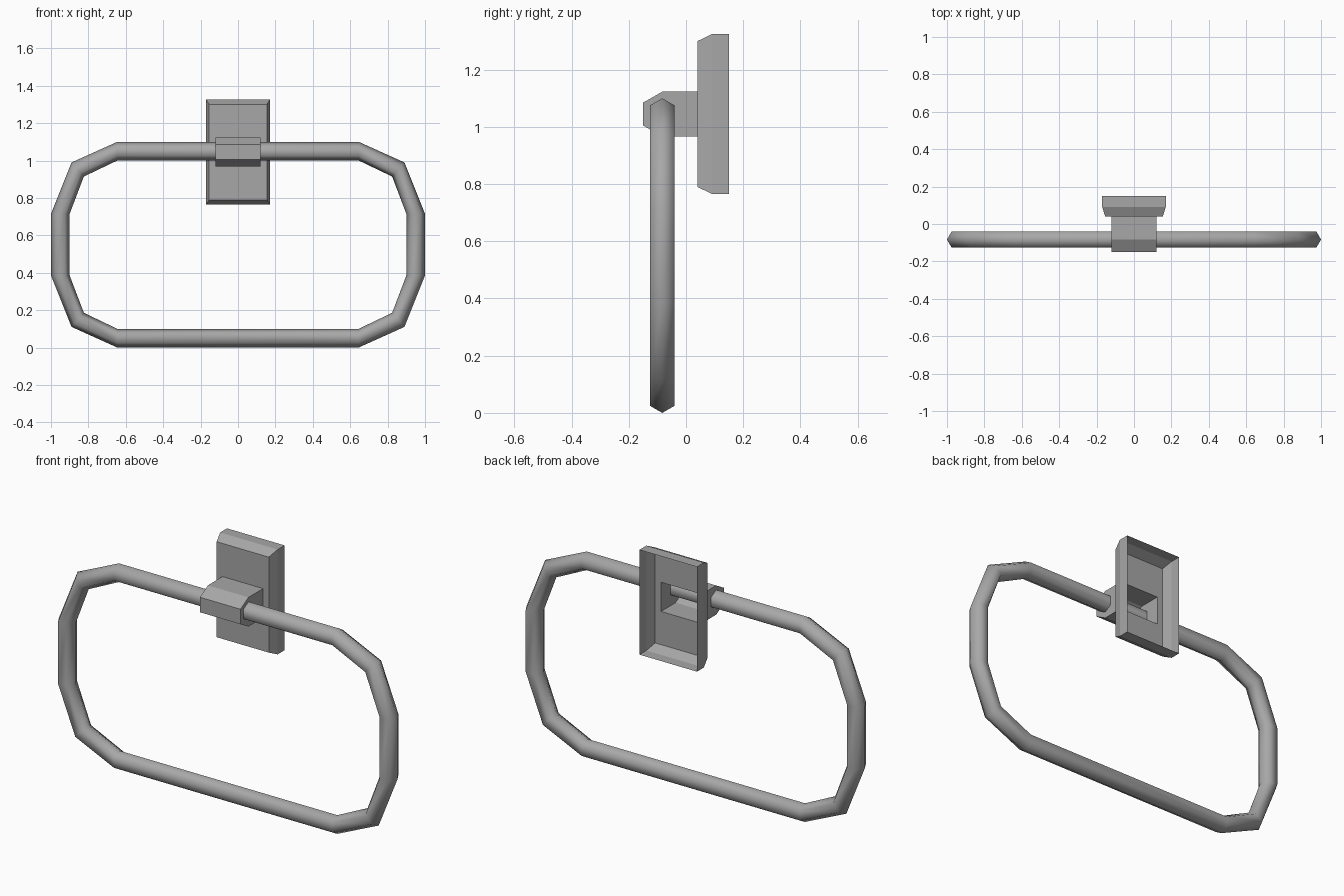
import bpy, bmesh
from math import cos, sin, pi, radians
from mathutils import Vector

cube = bpy.data.objects.get("Cube")
if cube:
    bpy.data.objects.remove(cube, do_unlink=True)

GREY = (0.39, 0.39, 0.39, 1)
metal = bpy.data.materials.new("grey_metal")
metal.use_nodes = True
metal.diffuse_color = GREY
metal.node_tree.nodes["Principled BSDF"].inputs["Base Color"].default_value = GREY


def finish(bm, name, smooth=False):
    mesh = bpy.data.meshes.new(name)
    bm.to_mesh(mesh)
    bm.free()
    for p in mesh.polygons:
        p.use_smooth = smooth
    mesh.materials.append(metal)
    obj = bpy.data.objects.new(name, mesh)
    bpy.context.collection.objects.link(obj)
    return obj


def bridge(bm, a, b):
    """Join two closed loops of vertices with quads."""
    n = len(a)
    for i in range(n):
        j = (i + 1) % n
        bm.faces.new((a[i], a[j], b[j], b[i]))


def face_outward(bm, centre):
    """Turn every face of an open shell away from its centre."""
    bm.normal_update()
    for f in bm.faces:
        if f.normal.dot(f.calc_center_median() - centre) < 0:
            f.normal_flip()


# Towel ring: hexagonal tube along a chamfered rectangle, mirrored from one corner
RADIUS, RING_Y, RING_Z = 0.05, -0.083, 0.55
corner = [(0.95, 0.165, 0), (0.857, 0.402, 49), (0.645, 0.5, 90)]
path = []
for sx, sz in ((1, 1), (-1, 1), (-1, -1), (1, -1)):
    for x, z, ang in corner[::sx * sz]:
        a = radians(ang)
        path.append((Vector((sx * x, RING_Y, RING_Z + sz * z)),
                     Vector((sx * cos(a), 0, sz * sin(a)))))
bm = bmesh.new()
sections = []
for centre, out in path:
    sections.append([bm.verts.new(centre + RADIUS * (cos(k * pi / 3) * out
                     + sin(k * pi / 3) * Vector((0, 1, 0)))) for k in range(6)])
for i, section in enumerate(sections):
    bridge(bm, section, sections[(i + 1) % len(sections)])
bmesh.ops.recalc_face_normals(bm, faces=bm.faces)
finish(bm, "towel_ring", smooth=True)

# Wall plate: thin bevelled shell, open at the back, with an opening for the bracket
MID_Z = 1.045
bm = bmesh.new()
rims = []
for hx, hz, y in ((0.17, 0.28, 0.15), (0.17, 0.28, 0.092),
                  (0.154, 0.255, 0.04), (0.12, 0.078, 0.04)):
    rims.append([bm.verts.new((sx * hx, y, MID_Z + sz * hz))
                 for sx, sz in ((1, 1), (-1, 1), (-1, -1), (1, -1))])
for a, b in zip(rims, rims[1:]):
    bridge(bm, a, b)
face_outward(bm, Vector((0, 0.12, MID_Z)))
finish(bm, "wall_plate")

# Bracket: bevelled profile drawn across x, open towards the plate
profile = [(0.04, 0.078), (-0.083, 0.078), (-0.15, 0.04),
           (-0.15, -0.04), (-0.083, -0.078), (0.04, -0.078)]
bm = bmesh.new()
sides = [[bm.verts.new((x, y, MID_Z + z)) for y, z in profile] for x in (-0.12, 0.12)]
for side in sides:
    bm.faces.new(side)
for i in range(len(profile) - 1):
    bm.faces.new((sides[0][i], sides[0][i + 1], sides[1][i + 1], sides[1][i]))
face_outward(bm, Vector((0, -0.05, MID_Z)))
finish(bm, "ring_bracket")
